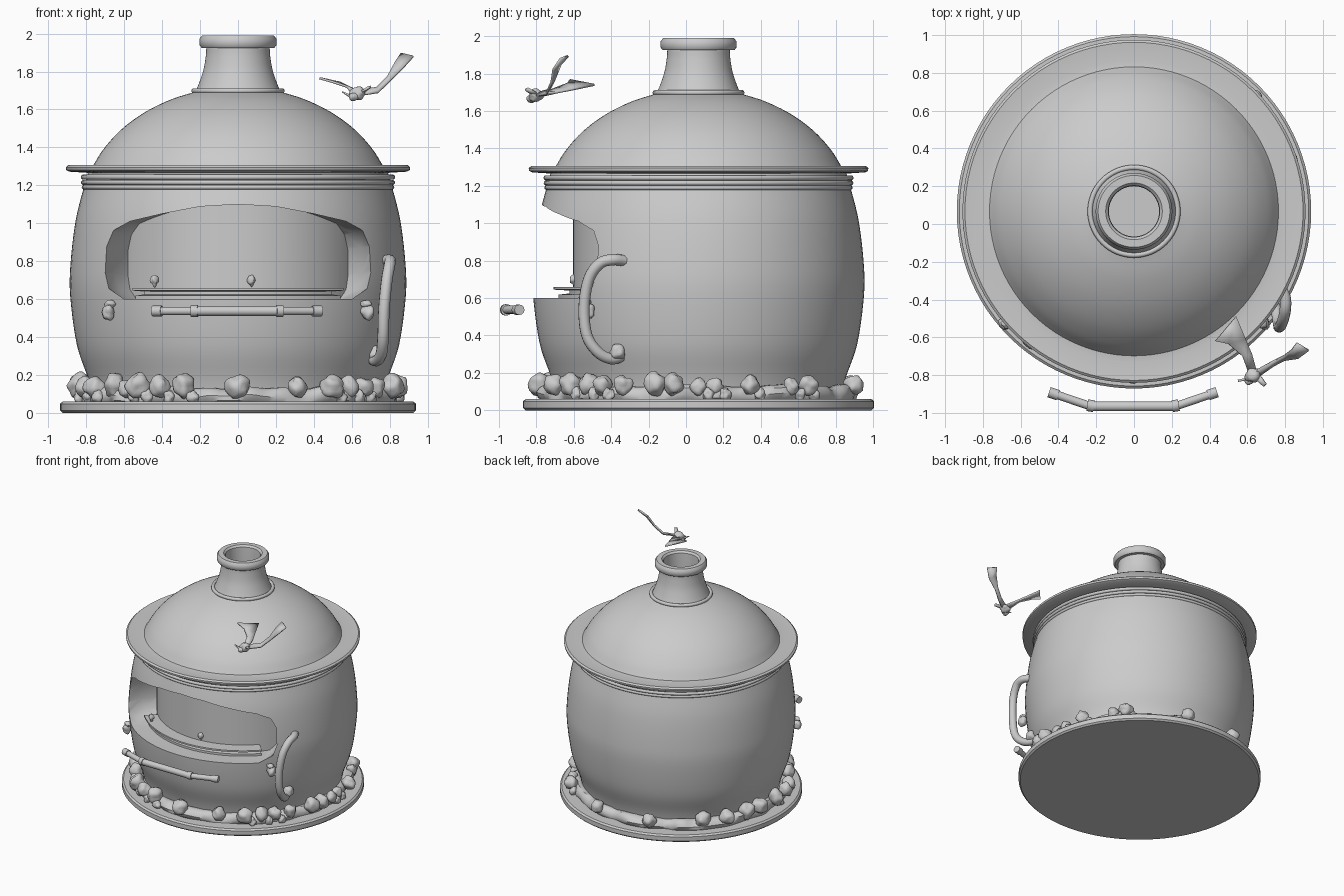
import bpy, bmesh, random
from math import sin, cos, pi, radians
from mathutils import Vector, Matrix, noise

if "Cube" in bpy.data.objects:
    bpy.data.objects.remove(bpy.data.objects["Cube"])

random.seed(4)
CY = 0.067  # y of the pot's axis


def finish(bm, name, angle=40):
    bmesh.ops.recalc_face_normals(bm, faces=bm.faces)
    me = bpy.data.meshes.new(name)
    bm.to_mesh(me)
    bm.free()
    for p in me.polygons:
        p.use_smooth = True
    me.set_sharp_from_angle(angle=radians(angle))
    ob = bpy.data.objects.new(name, me)
    bpy.context.collection.objects.link(ob)
    return ob


def spline(pts, n=5):
    """Catmull-Rom through the points."""
    v = [Vector(p) for p in pts]
    v = [2 * v[0] - v[1]] + v + [2 * v[-1] - v[-2]]
    out = []
    for i in range(1, len(v) - 2):
        a, b, c, d = v[i - 1:i + 3]
        for k in range(n):
            t = k / n
            out.append(0.5 * (2 * b + (c - a) * t + (2 * a - 5 * b + 4 * c - d) * t * t
                              + (3 * b - a - 3 * c + d) * t ** 3))
    return out + [v[-2]]


def lathe(name, prof, a0=0, a1=360, seg=96, loop=False, lump=0):
    """Spin an (r, z) profile round the pot axis; loop closes the section."""
    bm = bmesh.new()
    full = a1 - a0 == 360
    cols = []
    for i in range(seg if full else seg + 1):
        a = radians(a0 + (a1 - a0) * i / seg)
        col = []
        for r, z in prof:
            k = lump * noise.noise(Vector((cos(a) * 6, sin(a) * 6, z * 8)))
            col.append(bm.verts.new((cos(a) * (r + k), CY + sin(a) * (r + k), z + k * 0.5)))
        cols.append(col)
    n, m = len(prof), len(cols)
    for i in range(m if full else m - 1):
        A, B = cols[i], cols[(i + 1) % m]
        for j in range(n if loop else n - 1):
            k = (j + 1) % n
            bm.faces.new((A[j], B[j], B[k], A[k]))
    if not full:
        bm.faces.new(cols[0])
        bm.faces.new(cols[-1])
    elif not loop:  # flat end caps
        bm.faces.new([c[0] for c in cols])
        bm.faces.new([c[-1] for c in cols])
    return finish(bm, name)


def circle(r, z, s, n=10):
    return [(r + s * cos(2 * pi * i / n), z + s * sin(2 * pi * i / n)) for i in range(n)]


def blob(name, loc, scale, rough=0.0):
    bm = bmesh.new()
    bmesh.ops.create_icosphere(bm, subdivisions=3, radius=1)
    off = Vector((random.random(), random.random(), random.random())) * 50
    for v in bm.verts:
        v.co *= 1 + rough * noise.noise(v.co * 1.3 + off)
    bmesh.ops.transform(bm, verts=bm.verts,
                        matrix=Matrix.Translation(loc) @ Matrix.Diagonal((*scale, 1)))
    return finish(bm, name, 60)


def tube(name, pts, r):
    cu = bpy.data.curves.new(name, 'CURVE')
    cu.dimensions = '3D'
    cu.bevel_depth = r
    cu.bevel_resolution = 4
    cu.use_fill_caps = True
    sp = cu.splines.new('POLY')
    sp.points.add(len(pts) - 1)
    for p, q in zip(sp.points, pts):
        p.co = (*q, 1)
    ob = bpy.data.objects.new(name, cu)
    bpy.context.collection.objects.link(ob)
    return ob


def subtract(ob, cutter):
    m = ob.modifiers.new("cut", 'BOOLEAN')
    m.operation, m.object, m.solver = 'DIFFERENCE', cutter, 'EXACT'
    me = bpy.data.meshes.new_from_object(
        ob.evaluated_get(bpy.context.evaluated_depsgraph_get()))
    ob.modifiers.clear()
    ob.data = me
    me.set_sharp_from_angle(angle=radians(40))
    bpy.data.objects.remove(cutter)


# base plate and pot body
lathe("base_plate", [(0.925, 0), (0.938, 0.012), (0.938, 0.048), (0.925, 0.06)])
body = lathe("pot_body", spline([(0.76, 0.05), (0.79, 0.18), (0.85, 0.36), (0.885, 0.62),
                                 (0.882, 0.8), (0.855, 1.02), (0.81, 1.2), (0.79, 1.27)]))

# arched front opening, cut to a shallow curved back wall
half = [(0, 1.1), (0.2, 1.088), (0.4, 1.05), (0.57, 1.01), (0.66, 0.96), (0.705, 0.88),
        (0.71, 0.74), (0.68, 0.655), (0.6, 0.6)]
outline = half + [(-x, z) for x, z in half[:0:-1]]
bm = bmesh.new()
loops = []
for y, sx, top in ((-1.1, 1, 1), (-0.5, 1, 1), (-0.36, 0.92, 0.97), (-0.25, 0.8, 0.92)):
    loops.append([bm.verts.new((x * sx, y, 0.6 + (z - 0.6) * top)) for x, z in outline])
for A, B in zip(loops, loops[1:]):
    for i in range(len(A)):
        j = (i + 1) % len(A)
        bm.faces.new((A[i], A[j], B[j], B[i]))
bm.faces.new(loops[0])
bm.faces.new(loops[-1])
cutter = finish(bm, "opening_cutter")
cutter.hide_render = True
subtract(cutter, lathe("core_cutter", [(0.67, 0.3), (0.67, 1.4)]))
subtract(body, cutter)

# stepped grate ledge inside the opening, with small crumbs on the wall
lathe("grate_ledge", [(0.65, 0.59), (0.75, 0.59), (0.75, 0.618), (0.69, 0.625), (0.69, 0.64),
                      (0.775, 0.645), (0.775, 0.658), (0.65, 0.658)], -136, -44, 40, True)
for x in (-0.44, 0.07):
    blob("wall_crumb", (x, -0.6 + 0.3 * (x * x), 0.7), (0.02, 0.02, 0.028), 0.5)

# rim rings, lid, chimney neck
for r, z, s in ((0.812, 1.19, 0.012), (0.815, 1.215, 0.013), (0.815, 1.243, 0.014)):
    lathe("rim_ring", circle(r, z, s), loop=True)
dome = spline([(0.765, 1.302), (0.71, 1.39), (0.62, 1.49), (0.5, 1.58), (0.36, 1.65), (0.22, 1.695)])
lathe("lid", [(0.78, 1.265), (0.89, 1.272), (0.906, 1.28), (0.908, 1.295), (0.895, 1.306),
              (0.8, 1.298)] + [tuple(p) for p in dome])
lathe("neck_ring", circle(0.232, 1.698, 0.014), loop=True, seg=64)
neck = spline([(0.228, 1.685), (0.205, 1.74), (0.182, 1.81), (0.17, 1.88), (0.167, 1.925)], 4)
lathe("chimney_neck", [tuple(p) for p in neck] +
      [(0.192, 1.925), (0.203, 1.94), (0.203, 1.972), (0.19, 1.99), (0.15, 1.99), (0.136, 1.975),
       (0.133, 1.9), (0.133, 1.72)], seg=64)

# side loop handle
tube("side_handle", spline([(0.77, -0.33, 0.8), (0.8, -0.39, 0.805), (0.8, -0.46, 0.785),
                            (0.785, -0.52, 0.7), (0.77, -0.545, 0.55), (0.765, -0.53, 0.4),
                            (0.755, -0.47, 0.31), (0.73, -0.4, 0.275), (0.7, -0.34, 0.29)]), 0.03)
blob("handle_foot", (0.725, -0.365, 0.31), (0.05, 0.04, 0.045), 0.3)

# front bar with joints, and the small wall brackets
bar = [(-0.45, -0.89, 0.537), (-0.23, -0.965, 0.537), (0.22, -0.965, 0.537), (0.44, -0.89, 0.537)]
tube("front_bar_middle", bar[1:3], 0.026)
for s, (a, b) in (("left", bar[:2]), ("right", bar[:1:-1])):
    a, b = Vector(a), Vector(b)
    tube("front_bar_" + s, [a, b], 0.022)
    tube("bar_tip_" + s, [a, a.lerp(b, 0.22)], 0.028)
    tube("bar_joint_" + s, [b.lerp(a, 0.08), b + Vector((-b.x * 0.08, 0, 0))], 0.031)
for sx in (-1, 1):
    blob("bracket_knob", (sx * 0.685, -0.525, 0.53), (0.034, 0.034, 0.042), 0.35)
    blob("bracket_tip", (sx * 0.675, -0.53, 0.575), (0.03, 0.022, 0.02), 0.35)

# lumpy rubble ring with stones round the foot
lathe("rubble_ring", circle(0.795, 0.085, 0.05), loop=True, seg=160, lump=0.04)
for a in (-90, -68, -54, -45, -38, -29, -16, -9, 0, 6, 19, 36, 43, 76, 108, 137, 150, 163,
          172, 186, 198, 206, 218, 226, 232, 241, 250):
    r, s = 0.84 + random.uniform(-0.015, 0.02), random.uniform(0.042, 0.06)
    t = radians(a)
    blob("stone", (cos(t) * r, CY + sin(t) * r, 0.085 + s),
         (s * random.uniform(0.9, 1.15), s * random.uniform(0.9, 1.15), s * 1.1), 0.3)
    if random.random() < 0.5:
        t += 0.065
        blob("pebble", (cos(t) * 0.85, CY + sin(t) * 0.85, 0.085), (0.03, 0.03, 0.035), 0.4)

# small flying bird: body, head, tail and two wings
blob("bird_body", (0.63, -0.8, 1.685), (0.042, 0.04, 0.034), 0.3)
blob("bird_head", (0.61, -0.825, 1.665), (0.026, 0.028, 0.022), 0.2)


def blade(name, rows):
    bm = bmesh.new()
    prs = [[bm.verts.new(p) for p in row] for row in rows]
    for (a, b), (c, d) in zip(prs, prs[1:]):
        bm.faces.new((a, b, d, c))
    ob = finish(bm, name, 60)
    m = ob.modifiers.new("thick", 'SOLIDIFY')
    m.thickness, m.offset = 0.012, 0
    return ob


blade("bird_wing_left", [((0.61, -0.8, 1.675), (0.65, -0.78, 1.695)),
                         ((0.575, -0.7, 1.72), (0.625, -0.69, 1.7)),
                         ((0.5, -0.635, 1.745), (0.59, -0.61, 1.715)),
                         ((0.43, -0.62, 1.765), (0.54, -0.49, 1.74))])
blade("bird_wing_right", [((0.64, -0.82, 1.675), (0.64, -0.78, 1.7)),
                          ((0.74, -0.75, 1.69), (0.73, -0.73, 1.715)),
                          ((0.8, -0.72, 1.75), (0.79, -0.7, 1.775)),
                          ((0.87, -0.71, 1.82), (0.83, -0.67, 1.85)),
                          ((0.925, -0.67, 1.88), (0.86, -0.63, 1.895))])
blade("bird_tail", [((0.63, -0.81, 1.68), (0.66, -0.79, 1.69)),
                    ((0.685, -0.86, 1.715), (0.7, -0.845, 1.72))])
blade("bird_beak", [((0.6, -0.82, 1.655), (0.6, -0.82, 1.675)),
                    ((0.55, -0.83, 1.69), (0.55, -0.83, 1.695))])
